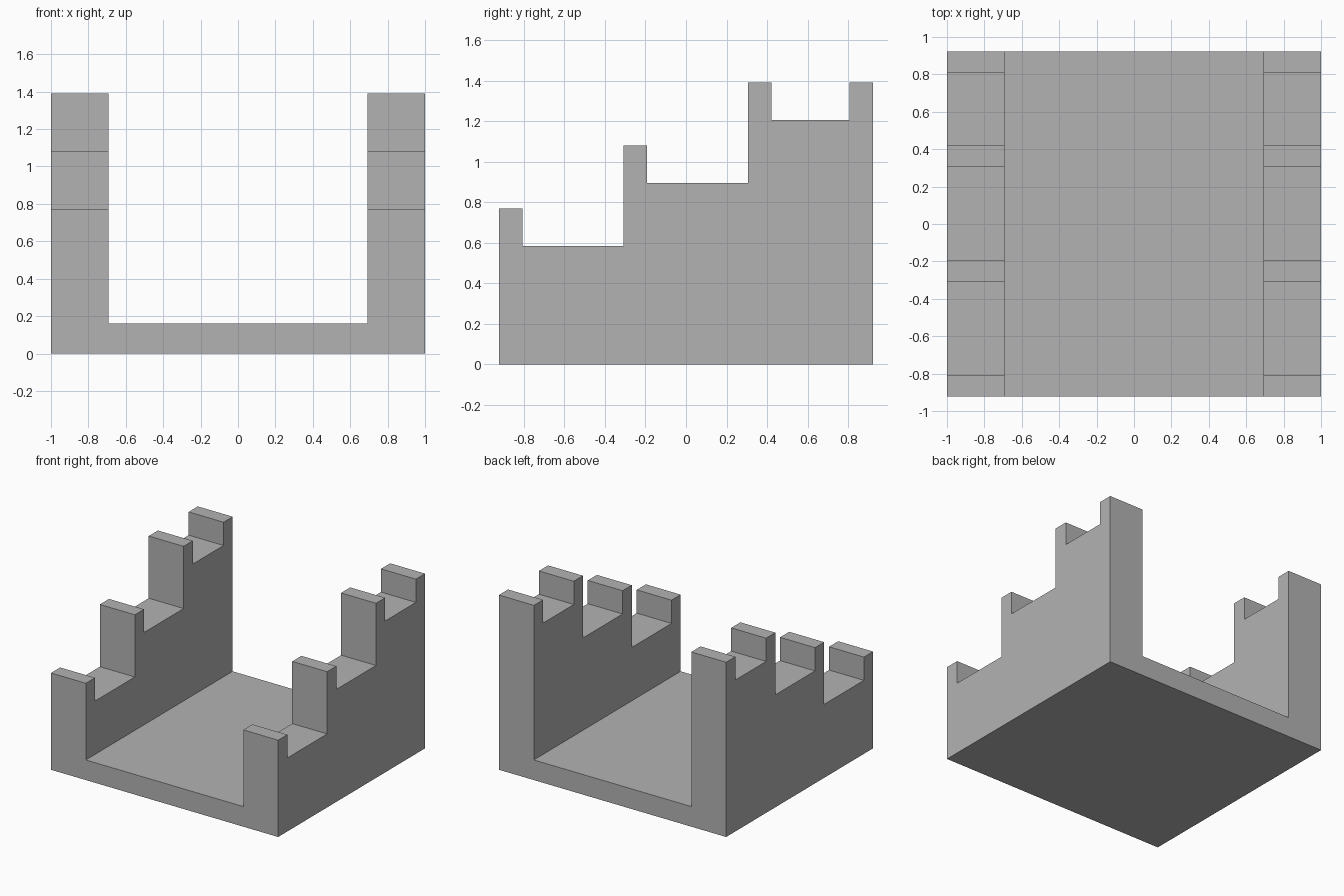
import bpy
import bmesh
from mathutils import Vector

cube = bpy.data.objects.get("Cube")
if cube:
    bpy.data.objects.remove(cube, do_unlink=True)

grey = bpy.data.materials.new("stone grey")
grey.use_nodes = True
colour = (0.45, 0.45, 0.45, 1)
grey.diffuse_color = colour
grey.node_tree.nodes["Principled BSDF"].inputs["Base Color"].default_value = colour


def prism(name, outline, depth):
    """Extrude a closed outline along depth, centred on the origin."""
    bm = bmesh.new()
    face = bm.faces.new([bm.verts.new(p - depth / 2) for p in outline])
    side = bmesh.ops.extrude_face_region(bm, geom=[face])["geom"]
    moved = [v for v in side if isinstance(v, bmesh.types.BMVert)]
    bmesh.ops.translate(bm, verts=moved, vec=depth)
    bmesh.ops.recalc_face_normals(bm, faces=bm.faces)
    mesh = bpy.data.meshes.new(name)
    bm.to_mesh(mesh)
    bm.free()
    mesh.materials.append(grey)
    obj = bpy.data.objects.new(name, mesh)
    bpy.context.collection.objects.link(obj)
    return obj


# Floor and two side walls: a U-shaped channel, oversized before trimming
outer, inner, floor_top = 1.0, 0.693, 0.16
right_half = [(outer, -0.3), (outer, 1.7), (inner, 1.7), (inner, floor_top)]
u_shape = right_half + [(-x, z) for x, z in reversed(right_half)]
walls = prism("stepped_walls_and_floor",
              [Vector((x, 0, z)) for x, z in u_shape], Vector((0, 3, 0)))

# Stepped side silhouette: a thin merlon at the front of every tread
half_length, merlon, drop = 0.923, 0.115, 0.185
treads = [(-half_length, 0.77), (-0.308, 1.08), (0.306, 1.39)]
back_merlon = half_length - merlon
ends = [y for y, z in treads[1:]] + [back_merlon]
steps = [(-half_length, 0)]
for (y, top), end in zip(treads, ends):
    steps += [(y, top), (y + merlon, top),
              (y + merlon, top - drop), (end, top - drop)]
steps += [(back_merlon, 1.39), (half_length, 1.39), (half_length, 0)]
trimmer = prism("step_trimmer", [Vector((0, y, z)) for y, z in steps],
                Vector((3, 0, 0)))
trimmer.hide_render = True

# Trim the channel to the stepped silhouette
trim = walls.modifiers.new("trim", 'BOOLEAN')
trim.operation = 'INTERSECT'
trim.solver = 'EXACT'
trim.object = trimmer
bpy.context.view_layer.objects.active = walls
bpy.ops.object.modifier_apply(modifier=trim.name)
bpy.data.objects.remove(trimmer, do_unlink=True)
